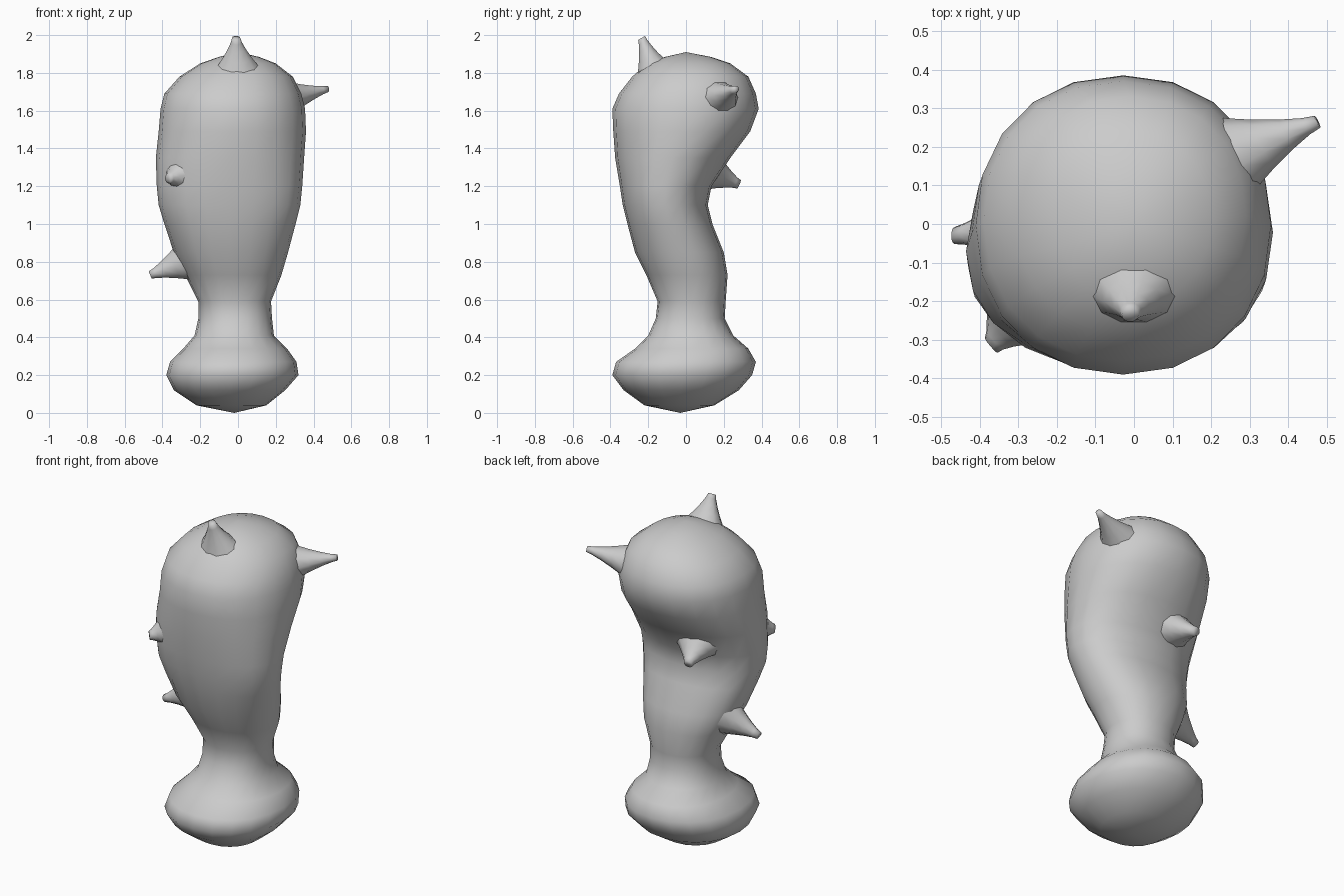
import bpy, bmesh, math
from mathutils import Vector

if "Cube" in bpy.data.objects:
    bpy.data.objects.remove(bpy.data.objects["Cube"])

SIDES = 20


def loft(name, rings, start=None, end=None):
    """Skin a stack of equal-length point rings, with optional pole points."""
    bm = bmesh.new()
    loops = [[bm.verts.new(p) for p in ring] for ring in rings]
    n = len(loops[0])
    for a, b in zip(loops, loops[1:]):
        for i in range(n):
            j = (i + 1) % n
            bm.faces.new((a[i], a[j], b[j], b[i]))
    for pole, loop in ((start, loops[0]), (end, loops[-1])):
        if pole is not None:
            v = bm.verts.new(pole)
            for i in range(n):
                bm.faces.new((loop[i], loop[(i + 1) % n], v))
    bmesh.ops.recalc_face_normals(bm, faces=bm.faces)
    mesh = bpy.data.meshes.new(name)
    bm.to_mesh(mesh)
    bm.free()
    mesh.shade_smooth()
    ob = bpy.data.objects.new(name, mesh)
    bpy.context.collection.objects.link(ob)
    return ob


def section(z, x0, x1, y0, y1):
    """Slightly squared oval between the given limits."""
    pts = []
    for i in range(SIDES):
        a = math.tau * i / SIDES
        c, s = math.cos(a), math.sin(a)
        px = math.copysign(abs(c) ** 0.93, c)
        py = math.copysign(abs(s) ** 0.93, s)
        pts.append(((x0 + x1) / 2 + px * (x1 - x0) / 2,
                    (y0 + y1) / 2 + py * (y1 - y0) / 2, z))
    return pts


# Body: round foot, narrow neck, bean-shaped head (z, x min, x max, y min, y max)
body = [
    (0.04, -0.22, 0.15, -0.22, 0.15),
    (0.12, -0.34, 0.25, -0.33, 0.28),
    (0.20, -0.38, 0.32, -0.39, 0.35),
    (0.27, -0.36, 0.31, -0.37, 0.37),
    (0.34, -0.29, 0.26, -0.27, 0.33),
    (0.41, -0.23, 0.19, -0.20, 0.25),
    (0.50, -0.21, 0.18, -0.16, 0.205),
    (0.59, -0.21, 0.175, -0.15, 0.21),
    (0.73, -0.28, 0.23, -0.21, 0.22),
    (0.85, -0.34, 0.265, -0.27, 0.20),
    (1.00, -0.39, 0.305, -0.31, 0.14),
    (1.10, -0.42, 0.33, -0.335, 0.115),
    (1.20, -0.43, 0.34, -0.35, 0.135),
    (1.35, -0.435, 0.35, -0.375, 0.235),
    (1.49, -0.42, 0.36, -0.385, 0.34),
    (1.61, -0.41, 0.355, -0.39, 0.385),
    (1.69, -0.39, 0.335, -0.355, 0.37),
    (1.78, -0.31, 0.29, -0.285, 0.33),
    (1.85, -0.20, 0.20, -0.205, 0.235),
    (1.885, -0.10, 0.11, -0.11, 0.13),
]
loft("body", [section(*r) for r in body], (-0.02, -0.03, 0), (0, 0, 1.91))


def spike(name, base, tip, normal, wide, tall, tip_r=0.02):
    """Flared horn; its rings stay parallel to the skin it grows from."""
    base, tip, n = Vector(base), Vector(tip), Vector(normal).normalized()
    side = Vector((0, 0, 1)).cross(n).normalized()
    up = n.cross(side)
    rings = []
    for t, f in ((0, 1), (0.3, 0.62), (0.6, 0.3), (0.85, 0.08), (1, 0)):
        c = base.lerp(tip, t)
        w = tip_r + (wide - tip_r) * f
        h = tip_r + (tall - tip_r) * f
        rings.append([c + side * w * math.cos(math.tau * i / 10)
                      + up * h * math.sin(math.tau * i / 10) for i in range(10)])
    return loft(name, rings, end=tip)


# Horns
spike("crown_spike", (0, -0.185, 1.835), (-0.01, -0.235, 1.985),
      (0, -0.5, 0.86), 0.11, 0.085, 0.022)
spike("right_spike", (0.275, 0.185, 1.67), (0.475, 0.265, 1.715),
      (0.8, 0.4, 0.15), 0.10, 0.085, 0.017)
spike("left_spike", (-0.28, 0.0, 0.80), (-0.465, -0.03, 0.73),
      (-0.92, 0, -0.4), 0.10, 0.11, 0.022)
spike("back_spike", (-0.17, 0.14, 1.27), (-0.21, 0.28, 1.21),
      (-0.15, 0.9, -0.4), 0.13, 0.10, 0.025)
spike("cheek_bump", (-0.31, -0.22, 1.27), (-0.37, -0.315, 1.24),
      (-0.75, -0.65, -0.1), 0.12, 0.11, 0.025)
